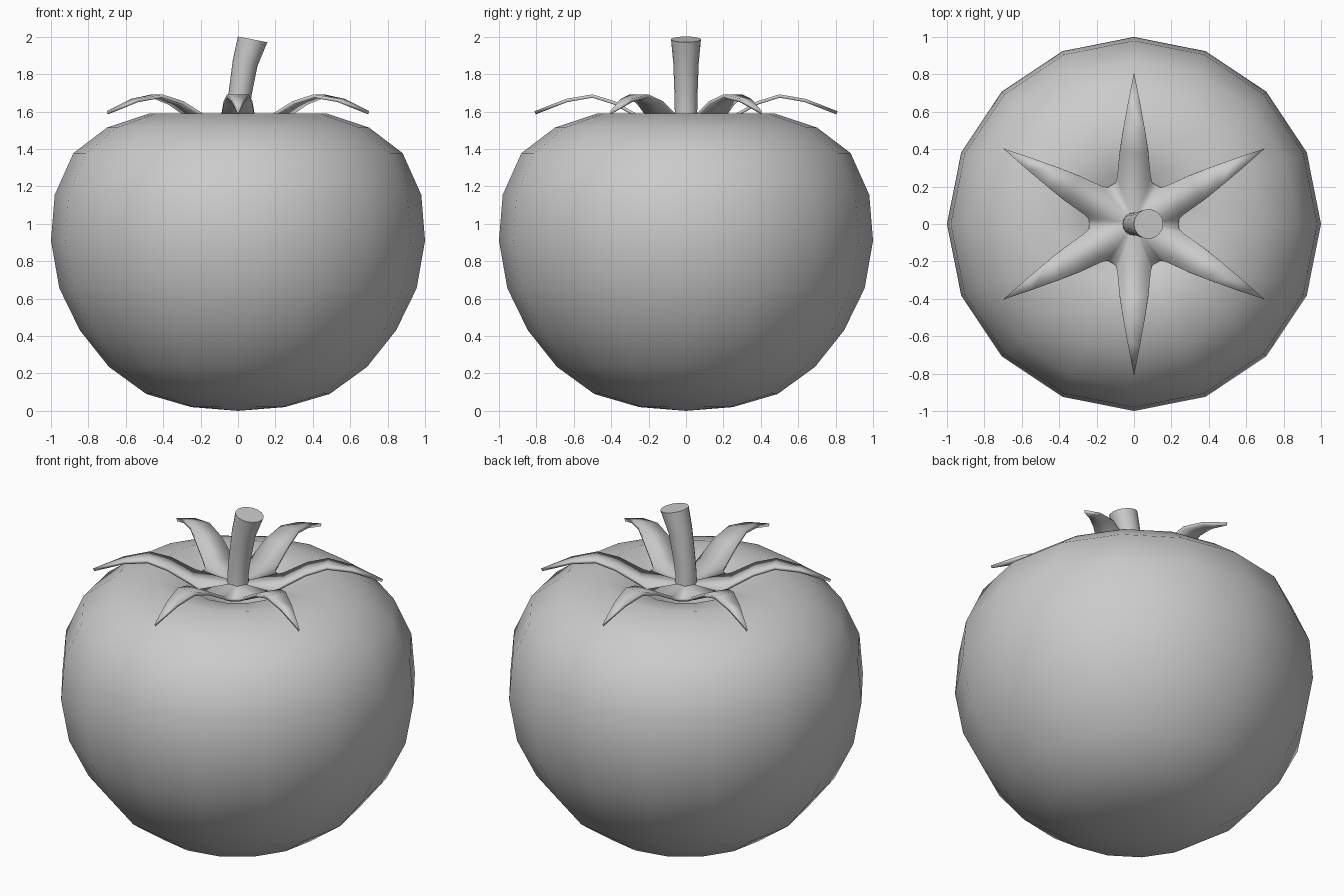
import bpy, bmesh
from math import pi, sin, cos, radians
from mathutils import Vector, Matrix

if "Cube" in bpy.data.objects:
    bpy.data.objects.remove(bpy.data.objects["Cube"])


def finish(bm, name, angle):
    bmesh.ops.recalc_face_normals(bm, faces=bm.faces)
    mesh = bpy.data.meshes.new(name)
    bm.to_mesh(mesh)
    bm.free()
    obj = bpy.data.objects.new(name, mesh)
    bpy.context.collection.objects.link(obj)
    bpy.ops.object.select_all(action='DESELECT')
    obj.select_set(True)
    bpy.context.view_layer.objects.active = obj
    bpy.ops.object.shade_smooth_by_angle(angle=radians(angle))
    return obj


def bridge(bm, rings):
    for a, b in zip(rings, rings[1:]):
        n = len(a)
        for i in range(n):
            j = (i + 1) % n
            bm.faces.new((a[i], a[j], b[j], b[i]))


def fan(bm, ring, co):
    c = bm.verts.new(co)
    for i in range(len(ring)):
        bm.faces.new((c, ring[i], ring[(i + 1) % len(ring)]))


# Fruit: 16-sided lathe with a dimple on top
profile = [(0.25, 0.02), (0.49, 0.09), (0.69, 0.235), (0.845, 0.43),
           (0.955, 0.655), (1.0, 0.91), (0.98, 1.155), (0.88, 1.378),
           (0.70, 1.515), (0.475, 1.59), (0.28, 1.55), (0.13, 1.46)]
bm = bmesh.new()
rings = [[bm.verts.new((r * cos(i * pi / 8), r * sin(i * pi / 8), z))
          for i in range(16)] for r, z in profile]
bridge(bm, rings)
fan(bm, rings[0], (0, 0, 0))
fan(bm, rings[-1], (0, 0, 1.42))
finish(bm, "fruit", 60)

# Leafy crown: six arched pointed leaves around a small disc
leaf = [(0.25, 0.09, 1.58), (0.38, 0.077, 1.655), (0.50, 0.059, 1.692),
        (0.64, 0.034, 1.668)]
bm = bmesh.new()
outline = []
for k in range(6):
    rot = Matrix.Rotation(radians(30 + 60 * k), 3, 'Z')

    def vert(x, y, z):
        return bm.verts.new(rot @ Vector((x, y, z)))
    right = [vert(r, -w, z) for r, w, z in leaf]
    left = [vert(r, w, z) for r, w, z in leaf]
    tip = vert(0.81, 0, 1.602)
    for i in range(3):
        bm.faces.new((right[i], right[i + 1], left[i + 1], left[i]))
    bm.faces.new((right[3], tip, left[3]))
    n0 = vert(0.241 * cos(radians(24.4)), -0.241 * sin(radians(24.4)), 1.56)
    n1 = vert(0.241 * cos(radians(24.4)), 0.241 * sin(radians(24.4)), 1.56)
    outline += [n0, right[0], left[0], n1]
fan(bm, outline, (0, 0, 1.55))
crown = finish(bm, "leaf_crown", 50)
if sum(p.normal.z for p in crown.data.polygons) < 0:
    crown.data.flip_normals()
solid = crown.modifiers.new("thickness", 'SOLIDIFY')
solid.thickness = 0.018
solid.offset = -1

# Stem: tapered tube bending to the right
path = [(0.0, 1.53, 0.062, 0), (0.0, 1.60, 0.06, 3), (0.012, 1.70, 0.062, 7),
        (0.038, 1.86, 0.068, 16), (0.078, 1.986, 0.08, 11)]
bm = bmesh.new()
rings = []
for x, z, r, tilt in path:
    rot = Matrix.Rotation(radians(tilt), 3, 'Y')
    rings.append([bm.verts.new(Vector((x, 0, z)) + rot @ Vector(
        (r * cos(i * pi / 8), r * sin(i * pi / 8), 0))) for i in range(16)])
bridge(bm, rings)
bm.faces.new(rings[0])
bm.faces.new(rings[-1])
finish(bm, "stem", 40)
